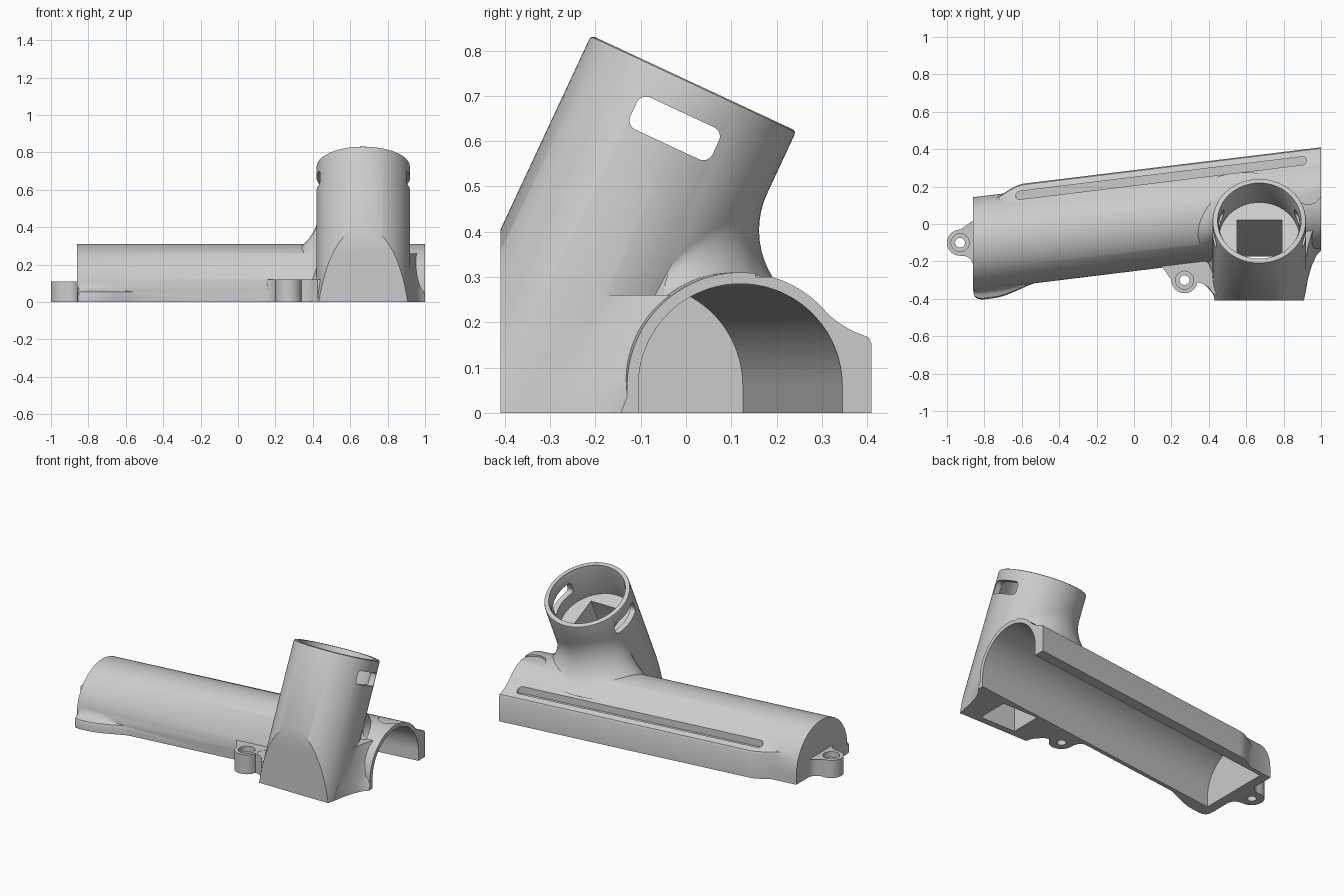
import bpy, bmesh, math
from mathutils import Vector, Matrix

cube = bpy.data.objects.get("Cube")
if cube:
    bpy.data.objects.remove(cube, do_unlink=True)

grey = bpy.data.materials.new("plain_grey")
grey.use_nodes = True
colour = (0.6, 0.6, 0.6, 1)
grey.diffuse_color = colour
grey.node_tree.nodes["Principled BSDF"].inputs["Base Color"].default_value = colour

R = 0.25                                   # outer radius of tube and neck
RISE = 0.06                                # straight wall below the arch
TOP = Vector((0.67, 0.017, 0.728))         # centre of the neck mouth
TILT = math.radians(25)
DOWN = Vector((0, -math.sin(TILT), -math.cos(TILT)))
ACROSS = Vector((0, math.cos(TILT), -math.sin(TILT)))


def axis(x):
    """Sideways position of the tube axis."""
    return 0.12 + (x - 1) * 0.122


def loft(name, rings):
    """Closed solid through rings of equal point count, normals outward."""
    bm = bmesh.new()
    rows = [[bm.verts.new(p) for p in ring] for ring in rings]
    n = len(rows[0])
    for a, b in zip(rows, rows[1:]):
        for i in range(n):
            j = (i + 1) % n
            bm.faces.new((a[i], a[j], b[j], b[i]))
    bm.faces.new(rows[0][::-1])
    bm.faces.new(rows[-1])
    bmesh.ops.triangulate(bm, faces=bm.faces)
    if bm.calc_volume(signed=True) < 0:
        bmesh.ops.reverse_faces(bm, faces=bm.faces)
    mesh = bpy.data.meshes.new(name)
    bm.to_mesh(mesh)
    bm.free()
    mesh.materials.append(grey)
    obj = bpy.data.objects.new(name, mesh)
    bpy.context.collection.objects.link(obj)
    return obj


def prism(name, outline, z0, z1):
    return loft(name, [[(x, y, z) for x, y in outline] for z in (z0, z1)])


def side_prism(name, outline, x0, x1):
    return loft(name, [[(x, y, z) for y, z in outline] for x in (x0, x1)])


def disc(cx, cy, r, n=32):
    return [(cx + r * math.cos(2 * math.pi * i / n),
             cy + r * math.sin(2 * math.pi * i / n)) for i in range(n)]


def volume(mesh):
    bm = bmesh.new()
    bm.from_mesh(mesh)
    v = bm.calc_volume(signed=True)
    bm.free()
    return v


def combine(body, tool, operation):
    """Boolean that tries a second solver if the volume is implausible."""
    v0, vt = volume(body.data), volume(tool.data)
    low, high = {'UNION': (max(v0, vt) * 0.99, v0 + vt),
                 'DIFFERENCE': (max(v0 - vt, v0 * 0.2), v0),
                 'INTERSECT': (v0 * 0.35, v0)}[operation]
    mod = body.modifiers.new("cut", 'BOOLEAN')
    mod.operation, mod.object = operation, tool
    for solver in ('MANIFOLD', 'EXACT'):
        mod.solver = solver
        bpy.context.view_layer.update()
        graph = bpy.context.evaluated_depsgraph_get()
        result = bpy.data.meshes.new_from_object(body.evaluated_get(graph))
        changed = len(result.vertices) != len(body.data.vertices)
        if changed and low - 0.002 <= volume(result) <= high + 0.002:
            body.data = result
            break
    body.modifiers.remove(mod)
    bpy.data.objects.remove(tool, do_unlink=True)


def arch(name, r, x0, x1):
    """Arched bar following the slanted axis."""
    section = [(-r, -0.05)]
    section += [(-r * math.cos(math.pi * i / 48), RISE + r * math.sin(math.pi * i / 48))
                for i in range(49)]
    section += [(r, -0.05)]
    return loft(name, [[(x, axis(x) + u, z) for u, z in section] for x in (x0, x1)])


def flange(name, side, stations, height, start, control):
    """Ledge along the tube, blended into the arch by a concave curve."""
    a = Vector((R * math.cos(start), RISE + R * math.sin(start))) * 0.998
    c = Vector(control)
    rings = []
    for x, w in stations:
        b = Vector((w - 0.02, height))
        section = [(0.05, -0.05), (w, -0.05), (w, height - 0.02), (w - 0.006, height - 0.006)]
        for i in range(11):
            t = 1 - i / 10
            section.append(a * (1 - t) ** 2 + c * 2 * t * (1 - t) + b * t * t)
        section.append((0.05, 0.2))
        rings.append([(x, axis(x) + side * u, z) for u, z in section])
    return loft(name, rings)


def ease(t):
    t = max(0, min(1, t))
    return t * t * (3 - 2 * t)


def neck():
    """Leaning neck whose foot flares into the tube."""
    columns = []
    for i in range(96):
        phi = 2 * math.pi * i / 96
        out = Vector((math.cos(phi), 0, 0)) + ACROSS * math.sin(phi)
        s = 0.05
        while s < 1.1:
            p = TOP + out * R + DOWN * s
            u = abs(p.y - axis(p.x))
            surface = RISE + (math.sqrt(R * R - u * u) if u < R else R - u)
            if p.z <= surface:
                break
            s += 0.002
        f = min(0.19 - 0.09 * math.cos(phi), s - 0.04)
        path = [(0, R - 0.008), (0.003, R - 0.002), (0.01, R)]
        for k in range(15):
            a = k / 14 * math.pi / 2
            path.append((s - f * (1 - math.sin(a)), R + f * (1 - math.cos(a))))
        path += [(s + 0.03, R), (1.2, R)]
        columns.append([TOP + DOWN * d + out * r for d, r in path])
    return loft("neck", list(zip(*columns)))


def ear(name, cx, cy, angle, height):
    """Screw lug with a flared root; outward is local +y."""
    pts = [(0.07 * math.cos(math.pi * i / 20), 0.07 * math.sin(math.pi * i / 20))
           for i in range(21)]
    root = [(0.07, -0.02), (0.076, -0.04), (0.09, -0.058), (0.12, -0.072), (0.12, -0.1)]
    pts += [(-x, y) for x, y in root] + root[::-1]
    turn = Matrix.Rotation(angle, 2)
    outline = [Vector((cx, cy)) + turn @ Vector(p) for p in pts]
    return prism(name, outline, -0.05, height)


# Half tube with its rear rail and front foot
body = arch("housing", R, -0.86, 1.05)
rail_x = [-0.8 + 0.025 * i for i in range(11)] + [1.06]
rail = [(x, 0.22 + 0.07 * ease((x + 0.79) / 0.2)) for x in rail_x]
foot = [(-0.858, 0.265), (-0.85, 0.285), (-0.835, 0.297), (-0.81, 0.303)]
foot += [(-0.75 + 0.025 * i, 0.303 - 0.06 * ease(i / 11)) for i in range(12)]
parts = [
    neck(),
    flange("rear_rail", 1, rail, 0.172, math.radians(50), (0.215, 0.19)),
    flange("front_foot", -1, foot, 0.06, math.radians(20), (0.248, 0.07)),
]

# Screw lugs and the web joining one to the neck
lugs = [(-0.93, -0.1, math.pi / 2, 0.11), (0.27, -0.3, math.pi, 0.12)]
parts += [ear("screw_lug", *lug) for lug in lugs]
parts.append(prism("lug_web", [(0.3, -0.19), (0.335, -0.31), (0.37, -0.32), (0.4, -0.34),
                               (0.425, -0.375), (0.5, -0.38), (0.5, -0.19)], -0.06, 0.119))

# Corner blend between neck and tube mouth
corner = [(0.85, -0.36), (0.918, -0.36), (0.93, -0.29), (0.95, -0.22), (0.975, -0.165),
          (1.02, -0.12), (1.02, 0.05), (0.85, 0.05)]
parts.append(loft("corner_blend", [[(x, y + shift, z) for x, y in corner]
                                   for shift, z in ((-0.02, -0.04), (0.02, 0.06), (0.17, 0.26))]))
for part in parts:
    combine(body, part, 'UNION')

# Trim to the flat base, flat front and tube mouth
combine(body, prism("trim", [(-1.2, -0.41), (1, -0.41), (1, 0.6), (-1.2, 0.6)], 0, 1.2), 'INTERSECT')

# Hollow the tube
cutters = [arch("tube_bore", 0.225, -0.8, 1.1)]

# Hollow the neck, then the square channel down to the base
mouth = []
for depth, r in ((-0.05, 0.228), (0.012, 0.222), (0.03, 0.216), (0.23, 0.216)):
    mouth.append([TOP + DOWN * depth + Vector((r * math.cos(a), 0, 0)) + ACROSS * r * math.sin(a)
                  for a in (2 * math.pi * i / 64 for i in range(64))])
cutters.append(loft("neck_bore", mouth))
cutters.append(side_prism("channel", [(-0.18, 0.605), (0.045, 0.515), (-0.175, 0.1),
                                      (-0.175, -0.05), (-0.37, -0.05), (-0.37, 0.2)], 0.55, 0.79))

# Rounded window straight through the neck
window = []
for sx, sy, start in ((1, 1, 0), (-1, 1, 90), (-1, -1, 180), (1, -1, 270)):
    for k in range(6):
        a = math.radians(start + 18 * k)
        p = (Vector((0, -0.025, 0.628)) + ACROSS * (sx * 0.078 + 0.022 * math.cos(a))
             - DOWN * (sy * 0.017 + 0.022 * math.sin(a)))
        window.append((p.y, p.z))
cutters.append(side_prism("neck_window", window, 0.3, 1.1))

# Long groove in the rail
groove = []
for x, start in ((0.9, -90), (-0.61, 90)):
    for k in range(11):
        a = math.radians(start + 18 * k)
        gx = x + 0.022 * math.cos(a)
        groove.append((gx, axis(gx) + 0.23 + 0.022 * math.sin(a)))
cutters.append(prism("rail_groove", groove, 0.163, 0.4))

# Round pocket behind the neck, screw holes and counterbores
cutters.append(prism("rear_pocket", disc(0.93, 0.18, 0.075), 0.3, 0.49))
for x, y, _, h in lugs:
    cutters.append(prism("screw_hole", disc(x, y, 0.026), -0.1, 0.2))
    cutters.append(prism("counterbore", disc(x, y, 0.048), h - 0.035, h + 0.05))
for cutter in cutters:
    combine(body, cutter, 'DIFFERENCE')

# Shading
bpy.ops.object.select_all(action='DESELECT')
body.select_set(True)
bpy.context.view_layer.objects.active = body
bpy.ops.object.shade_smooth_by_angle(angle=math.radians(32))
